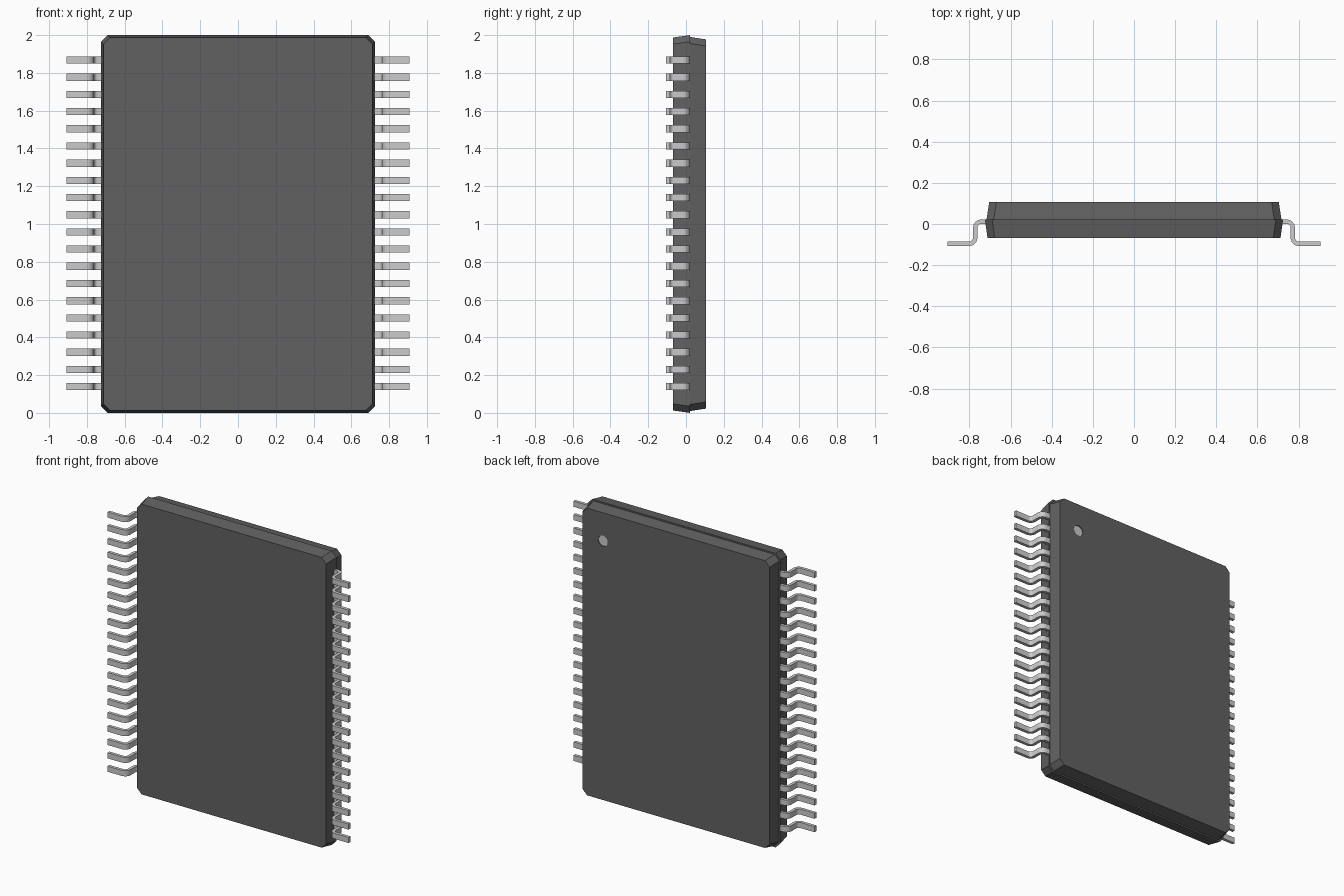
import bpy, bmesh, math
from mathutils import Matrix

if "Cube" in bpy.data.objects:
    bpy.data.objects.remove(bpy.data.objects["Cube"])


def material(name, grey):
    m = bpy.data.materials.new(name)
    m.diffuse_color = (grey, grey, grey, 1)
    m.use_nodes = True
    m.node_tree.nodes["Principled BSDF"].inputs["Base Color"].default_value = m.diffuse_color
    return m


plastic = material("dark_plastic", 0.12)
metal = material("lead_metal", 0.58)


def add_object(name, bm, mat):
    bmesh.ops.recalc_face_normals(bm, faces=bm.faces)
    me = bpy.data.meshes.new(name)
    bm.to_mesh(me)
    bm.free()
    me.materials.append(mat)
    ob = bpy.data.objects.new(name, me)
    bpy.context.collection.objects.link(ob)
    return ob


def loft(bm, rings):
    """Skin closed rings of equal length and cap both ends."""
    vs = [[bm.verts.new(p) for p in r] for r in rings]
    n = len(vs[0])
    for a, b in zip(vs, vs[1:]):
        for i in range(n):
            j = (i + 1) % n
            bm.faces.new((a[i], a[j], b[j], b[i]))
    bm.faces.new(vs[0])
    bm.faces.new(vs[-1])


def octagon(hx, hz, y, c=0.035):
    quarter = [(hx, hz - c), (hx - c, hz)]
    pts = quarter + [(-x, z) for x, z in quarter[::-1]]
    pts += [(-x, -z) for x, z in pts]
    return [(x, y, 1 + z) for x, z in pts]


# Package body: two tapered halves meeting at a stepped seam
SEAM, BACK = 0.022, 0.107
bm = bmesh.new()
loft(bm, [octagon(0.712, 0.987, -0.069), octagon(0.725, 1.0, SEAM)])
add_object("body_front_half", bm, plastic)
bm = bmesh.new()
loft(bm, [octagon(0.717, 0.99, SEAM), octagon(0.704, 0.977, BACK)])
body_back = add_object("body_back_half", bm, plastic)


def cylinder(name, radius, depth, y, mat):
    bm = bmesh.new()
    place = Matrix.Translation((0.55, y, 1.785)) @ Matrix.Rotation(math.pi / 2, 4, 'X')
    bmesh.ops.create_cone(bm, cap_ends=True, segments=32, radius1=radius,
                          radius2=radius, depth=depth, matrix=place)
    return add_object(name, bm, mat)


# Shallow orientation dimple with a pale floor
cutter = cylinder("dimple_cutter", 0.036, 0.02, BACK, plastic)
cutter.hide_render = True
cutter.hide_viewport = True
cut = body_back.modifiers.new("dimple", 'BOOLEAN')
cut.operation = 'DIFFERENCE'
cut.solver = 'EXACT'
cut.object = cutter
cylinder("dimple_floor", 0.036, 0.006, BACK - 0.008, metal)

# Gull-wing lead profile: centre path with rounded bends, offset to both sides
T, R, STEPS = 0.021, 0.03, 6
X_LEG, Y_TOP, Y_FOOT = 0.772, SEAM - T / 2, -0.107 + T / 2
path = [(0.69, Y_TOP, math.pi / 2)]   # x, y, normal angle
for i in range(STEPS + 1):
    a = math.pi / 2 * (1 - i / STEPS)
    path.append((X_LEG - R + R * math.cos(a), Y_TOP - R + R * math.sin(a), a))
for i in range(STEPS + 1):
    a = math.pi / 2 * i / STEPS
    path.append((X_LEG + R - R * math.cos(a), Y_FOOT + R - R * math.sin(a), a))
path.append((0.907, Y_FOOT, math.pi / 2))

# Rows of twenty leads, mirrored left and right
COUNT, Z0, PITCH, HALF = 20, 0.139, 0.091, 0.019
for side, name in ((1, "leads_right"), (-1, "leads_left")):
    bm = bmesh.new()
    for k in range(COUNT):
        z = Z0 + k * PITCH
        rings = []
        for x, y, a in path:
            dx, dy = math.cos(a) * T / 2, math.sin(a) * T / 2
            rings.append([(side * (x + s * dx), y + s * dy, z + h)
                          for s, h in ((1, HALF), (1, -HALF), (-1, -HALF), (-1, HALF))])
        loft(bm, rings)
    ob = add_object(name, bm, metal)
    bpy.ops.object.select_all(action='DESELECT')
    ob.select_set(True)
    bpy.context.view_layer.objects.active = ob
    bpy.ops.object.shade_smooth_by_angle(angle=math.radians(30))
